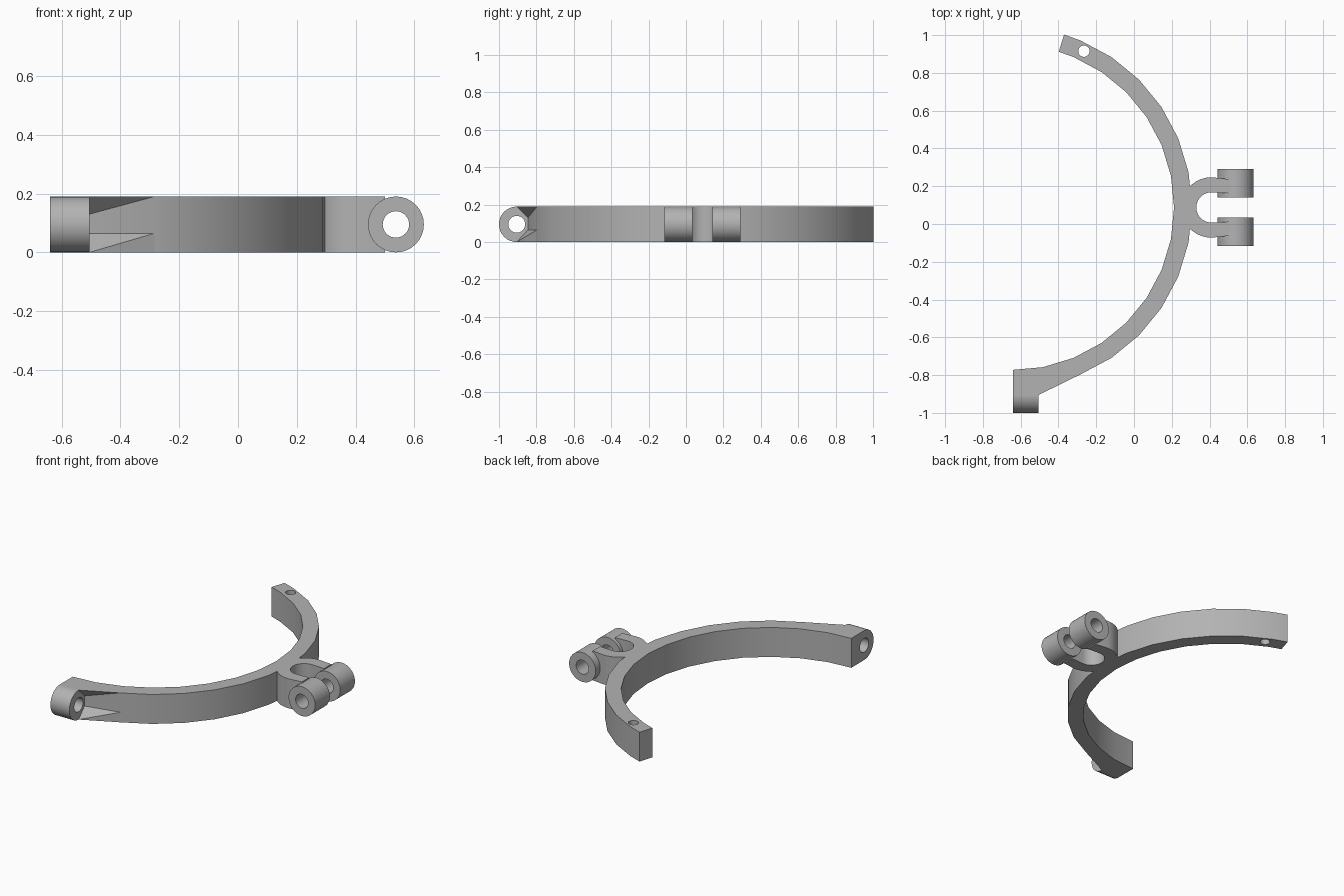
import bpy, bmesh
from math import sin, cos, radians, pi
from mathutils import Matrix, Vector

if "Cube" in bpy.data.objects:
    bpy.data.objects.remove(bpy.data.objects["Cube"])

H = 0.19                     # height of the whole bracket
MID = 0.0875                 # y of the symmetry line through arc and fork
BARREL_R, HOLE_R = 0.095, 0.045

grey = bpy.data.materials.new("plain grey")
grey.use_nodes = True
grey.diffuse_color = (0.45, 0.45, 0.45, 1)
grey.node_tree.nodes["Principled BSDF"].inputs["Base Color"].default_value = grey.diffuse_color


def make(name, bm):
    bmesh.ops.recalc_face_normals(bm, faces=bm.faces)
    mesh = bpy.data.meshes.new(name)
    bm.to_mesh(mesh)
    bm.free()
    mesh.materials.append(grey)
    obj = bpy.data.objects.new(name, mesh)
    bpy.context.collection.objects.link(obj)
    return obj


def plate(name, outline):
    """Flat outline raised to full height."""
    bm = bmesh.new()
    face = bm.faces.new([bm.verts.new((x, y, 0)) for x, y in outline])
    top = bmesh.ops.extrude_face_region(bm, geom=[face])["geom"]
    bmesh.ops.translate(bm, vec=(0, 0, H), verts=[v for v in top if isinstance(v, bmesh.types.BMVert)])
    return make(name, bm)


def rod(name, centre, axis, radius, length, sides=32):
    bm = bmesh.new()
    turn = Vector((0, 0, 1)).rotation_difference(Vector(axis)).to_matrix().to_4x4()
    bmesh.ops.create_cone(bm, cap_ends=True, segments=sides, radius1=radius, radius2=radius,
                          depth=length, matrix=Matrix.Translation(centre) @ turn)
    return make(name, bm)


def hull(name, points):
    bm = bmesh.new()
    for p in points:
        bm.verts.new(p)
    bmesh.ops.convex_hull(bm, input=bm.verts)
    return make(name, bm)


def drill(cutter, *targets):
    for obj in targets:
        mod = obj.modifiers.new("hole", "BOOLEAN")
        mod.operation, mod.solver, mod.object = "DIFFERENCE", "EXACT", cutter
        bpy.context.view_layer.objects.active = obj
        bpy.ops.object.modifier_apply(modifier=mod.name)
    bpy.data.objects.remove(cutter)


def arc(cx, cy, r, degrees):
    return [(cx + r * cos(radians(a)), cy + r * sin(radians(a))) for a in degrees]


# Curved band, ending in a square block behind the barrel
STEP = 11.25
steps = [STEP * k for k in range(6, -7, -1)]
outer = arc(-0.65, MID, 0.957, [73] + steps)
inner = arc(-0.65, MID, 0.862, [-STEP * 7] + steps[::-1] + [73])
BX0, BX1, BY = -0.64, -0.505, -0.905
WALL = -0.845
tip = outer[-1]
band = plate("curved_band", outer + [(BX1, WALL), (BX1, BY), (BX0, BY), (BX0, -0.772)] + inner)

# Barrel at the end of the band
barrel = rod("end_barrel", ((BX0 + BX1) / 2, BY, H / 2), (1, 0, 0), BARREL_R, BX1 - BX0)
drill(rod("barrel_cutter", (BX0, BY, H / 2), (1, 0, 0), HOLE_R, 0.5), band, barrel)

# Tapered webs that join the band to the barrel at top and bottom
upper_web = hull("upper_web", [(*tip, H), (BX1, WALL, H), (BX1, BY, H), (BX1, WALL, 0.13)])
lower_web = hull("lower_web", [(*tip, 0.065), (*tip, 0), (BX1, WALL, 0.065),
                               (BX1, WALL, 0), (BX1, BY, 0)])

# Pin hole through the free end of the band
drill(rod("pin_cutter", (-0.265, 0.915, H / 2), (0, 0, 1), 0.03, 1), band)

# U-shaped fork on the outside of the band
sweep = range(90, 271, 10)
FORK_X, FORK_END = 0.41, 0.5
fork = plate("fork", [(FORK_END, MID + 0.15)] + arc(FORK_X, MID, 0.16, sweep)
             + [(FORK_END, MID - 0.15), (FORK_END, MID - 0.075)]
             + arc(FORK_X, MID, 0.08, reversed(sweep)) + [(FORK_END, MID + 0.075)])

# Pair of hinge barrels on the fork
LUG_X = 0.537
lugs = [rod(name, (LUG_X, MID + side * 0.128, H / 2), (0, 1, 0), BARREL_R, 0.15)
        for name, side in (("back_hinge_barrel", 1), ("front_hinge_barrel", -1))]
drill(rod("hinge_cutter", (LUG_X, MID, H / 2), (0, 1, 0), HOLE_R, 1), fork, *lugs)

# Smooth curved walls, crisp edges
bpy.ops.object.select_all(action="DESELECT")
for obj in [band, barrel, fork, upper_web, lower_web] + lugs:
    obj.select_set(True)
bpy.context.view_layer.objects.active = band
bpy.ops.object.shade_smooth_by_angle(angle=radians(30))
